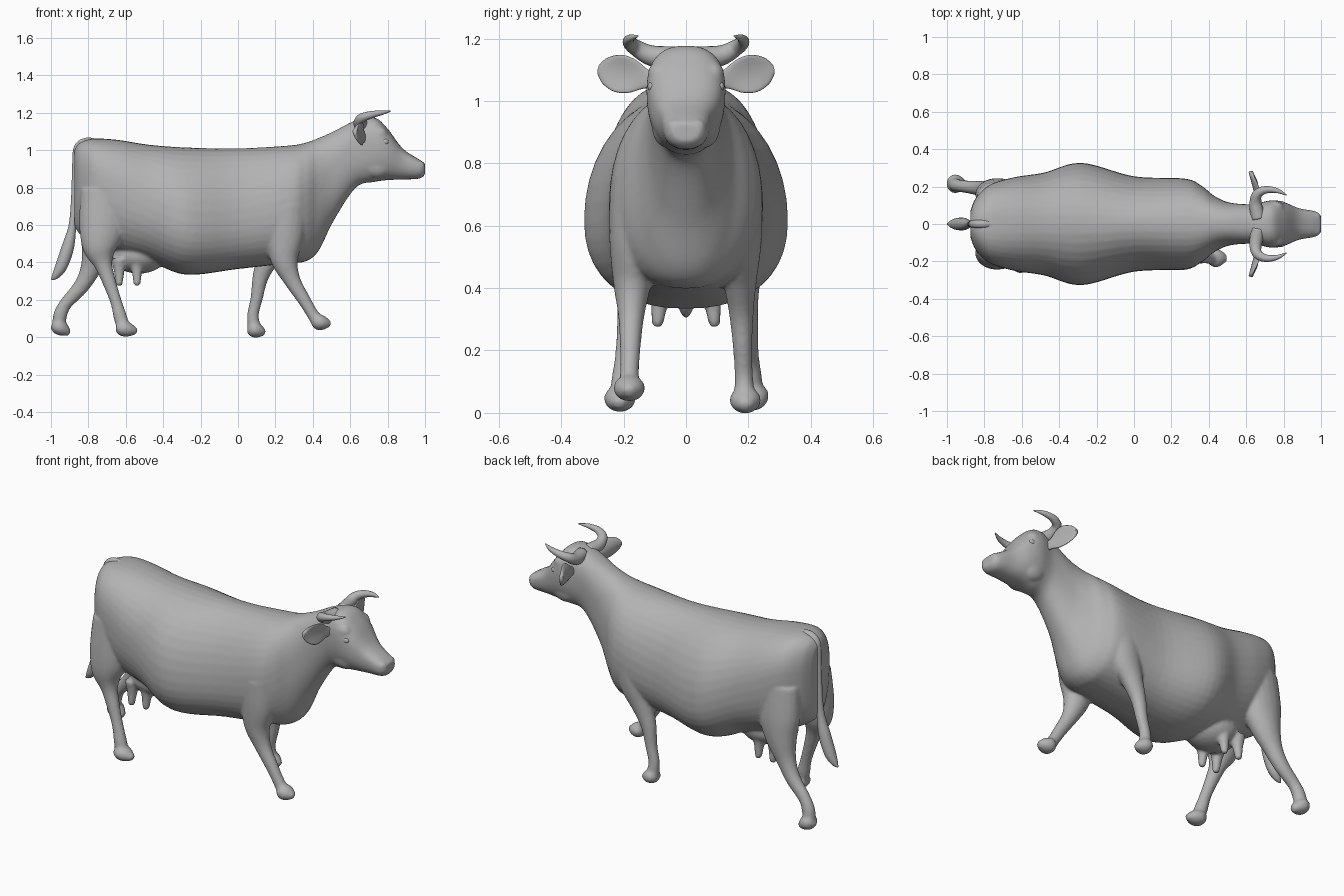
import bpy, bmesh, math
from mathutils import Vector

cube = bpy.data.objects.get("Cube")
if cube:
    bpy.data.objects.remove(cube)

hide = bpy.data.materials.new("grey hide")
hide.use_nodes = True
GREY = (0.45, 0.45, 0.45, 1)
hide.diffuse_color = GREY
hide.node_tree.nodes["Principled BSDF"].inputs["Base Color"].default_value = GREY


def spline(rows, steps=6):
    """Smooth interpolation through rows of numbers."""
    padded = [rows[0]] + list(rows) + [rows[-1]]
    out = []
    for before, start, end, after in zip(padded, padded[1:], padded[2:], padded[3:]):
        for i in range(steps):
            t = i / steps
            out.append([q + t / 2 * (r - p + t * (2 * p - 5 * q + 4 * r - s + t * (3 * (q - r) + s - p)))
                        for p, q, r, s in zip(before, start, end, after)])
    return out + [list(rows[-1])]


def skin(name, rings):
    """Join rings of points into a closed smooth surface."""
    bm = bmesh.new()
    loops = [[bm.verts.new(point) for point in ring] for ring in rings]
    count = len(loops[0])
    for lower, upper in zip(loops, loops[1:]):
        for i in range(count):
            j = (i + 1) % count
            bm.faces.new((lower[i], lower[j], upper[j], upper[i]))
    bm.faces.new(loops[0])
    bm.faces.new(loops[-1])
    bmesh.ops.recalc_face_normals(bm, faces=bm.faces)
    for face in bm.faces:
        face.smooth = True
    mesh = bpy.data.meshes.new(name)
    bm.to_mesh(mesh)
    bm.free()
    mesh.materials.append(hide)
    ob = bpy.data.objects.new(name, mesh)
    bpy.context.collection.objects.link(ob)
    return ob


def limb(name, rows, ref, sides=20):
    """Tube along x, y, z with one radius across the path and one along ref."""
    rows = spline(rows)
    points = [Vector(row[:3]) for row in rows]
    rings = []
    for i, (point, row) in enumerate(zip(points, rows)):
        tangent = (points[min(i + 1, len(points) - 1)] - points[max(i - 1, 0)]).normalized()
        across = tangent.cross(ref).normalized()
        along = across.cross(tangent)
        angles = [k * math.tau / sides for k in range(sides)]
        rings.append([point + across * row[3] * math.cos(a) + along * row[4] * math.sin(a)
                      for a in angles])
    return skin(name, rings)


def blob(name, centre, size):
    bpy.ops.mesh.primitive_uv_sphere_add(segments=24, ring_count=14, location=centre)
    ob = bpy.context.object
    ob.name = name
    ob.scale = size
    bpy.ops.object.transform_apply(location=True, rotation=True, scale=True)
    bpy.ops.object.shade_smooth()
    ob.data.materials.append(hide)
    return ob


SIDEWAYS, UPWARD = Vector((0, 1, 0)), Vector((0, 0, 1))

# Trunk, neck and head: x, top, bottom, half width
trunk = [
    (-.875, 1, .6, .07), (-.845, 1.04, .55, .14), (-.77, 1.062, .5, .21), (-.64, 1.055, .45, .25),
    (-.48, 1.03, .41, .275), (-.28, 1.015, .335, .327), (0, 1.01, .365, .255), (.27, 1.025, .395, .243),
    (.36, 1.04, .405, .205), (.43, 1.065, .46, .15), (.51, 1.1, .62, .115), (.63, 1.16, .8, .106),
    (.73, 1.175, .83, .126), (.8, 1.115, .84, .118), (.88, 1.01, .843, .085), (.97, .95, .848, .068),
    (1, .93, .87, .045)]


def section(x, top, low, half, sides=40):
    """Pear-shaped on the belly, squarer and widest higher at rump and head."""
    square = min(.2, .45 * (x + .1) ** 2)
    mid = low + (top - low) * (.4 + square)
    ring = []
    for k in range(sides):
        c, s = math.cos(k * math.tau / sides), math.sin(k * math.tau / sides)
        reach, power = (top - mid, 1 - square) if s > 0 else (mid - low, .87)
        ring.append((x, math.copysign(abs(c) ** power, c) * half,
                     mid + math.copysign(abs(s) ** power, s) * reach))
    return ring


body = skin("body", [section(*row) for row in spline(trunk)])


def leg(name, side, stance, splay, path):
    """Leg through x, z, radius; it spreads outward and rounds off lower down."""
    return limb(name, [(x, side * (stance - splay * z), z, r, r * (1.05 - 3 * r))
                       for x, z, r in path], SIDEWAYS)


def hoof(name, y, heel, toe):
    """Tapered hoof from heel to toe, both given as x and z."""
    rows = []
    for t, r in ((0, .026), (.3, .042), (.65, .036), (1, .014)):
        x, z = (a + (b - a) * t for a, b in zip(heel, toe))
        rows.append((x, y, z, r, r * 1.2))
    return limb(name, rows, SIDEWAYS)


# Striding legs
right_hind = [(-.71, .78, .13), (-.725, .6, .125), (-.738, .48, .095), (-.72, .39, .05), (-.69, .3, .037),
              (-.652, .19, .031), (-.63, .11, .036), (-.615, .06, .036)]
left_hind = [(-.71, .78, .13), (-.725, .6, .125), (-.75, .47, .09), (-.79, .36, .055), (-.84, .27, .042),
             (-.92, .18, .034), (-.95, .12, .037), (-.957, .06, .036)]
right_front = [(.25, .7, .12), (.25, .55, .105), (.248, .42, .075), (.287, .31, .046), (.35, .205, .035),
               (.395, .13, .032), (.425, .085, .036)]
left_front = [(.24, .7, .12), (.21, .55, .1), (.158, .42, .062), (.12, .32, .043), (.1, .21, .033),
              (.08, .12, .031), (.086, .055, .036)]
fused = [leg("right_hind_leg", -1, .215, .095, right_hind),
         leg("left_hind_leg", 1, .22, .1, left_hind),
         leg("right_front_leg", -1, .185, .03, right_front),
         leg("left_front_leg", 1, .19, .04, left_front),
         hoof("right_hind_hoof", -.212, (-.65, .055), (-.54, .03)),
         hoof("left_hind_hoof", .215, (-.99, .075), (-.9, .02)),
         hoof("right_front_hoof", -.182, (.4, .085), (.495, .07)),
         hoof("left_front_hoof", .19, (.055, .052), (.145, .022)),
         blob("udder", (-.53, 0, .44), (.15, .135, .1))]

# Brows, jaws, nostril rims and teats on both sides
for side in (-1, 1):
    fused.append(blob("brow", (.755, side * .088, 1.085), (.045, .035, .04)))
    fused.append(blob("jaw", (.745, side * .06, .92), (.08, .05, .07)))
    fused.append(blob("nostril_rim", (.975, side * .037, .918), (.024, .027, .024)))
    for x in (-.635, -.54):
        teat = [(.42, .045), (.35, .028), (.3, .021), (.275, .015)]
        fused.append(limb("teat", [(x, side * (.12 - z / 10), z, r, r) for z, r in teat], SIDEWAYS))

# Fuse into one flowing surface
bpy.ops.object.select_all(action='DESELECT')
for ob in fused + [body]:
    ob.select_set(True)
bpy.context.view_layer.objects.active = body
bpy.ops.object.join()
remesh = body.modifiers.new("fuse", 'REMESH')
remesh.mode = 'VOXEL'
remesh.voxel_size = .009
remesh.use_smooth_shade = True
soften = body.modifiers.new("soften", 'SMOOTH')
soften.factor = .5
soften.iterations = 5

# Tail with its tuft: x, z, radius
tail = [(-.75, 1.035, .022), (-.81, 1.045, .022), (-.858, 1.01, .021), (-.87, .9, .017), (-.876, .75, .016),
        (-.885, .6, .02), (-.91, .48, .033), (-.945, .38, .032), (-.975, .33, .02), (-.998, .308, .004)]
limb("tail", [(x, 0, z, r, r) for x, z, r in tail], SIDEWAYS)

# Horns, ears and eyes
horn = [(.665, .03, 1.135, .04), (.65, .11, 1.145, .033), (.66, .16, 1.17, .026),
        (.705, .183, 1.188, .02), (.765, .178, 1.2, .013), (.815, .155, 1.208, .003)]
ear = [(.09, .022), (.13, .032), (.175, .055), (.22, .06), (.26, .042), (.28, .016)]
for side, label in ((-1, "right"), (1, "left")):
    limb(label + "_horn", [(x, side * y, z, r, r) for x, y, z, r in horn], UPWARD)
    flap = limb(label + "_ear", [(.7 - .27 * y, side * y, 1.045 + y / 5, .012, height)
                                 for y, height in ear], UPWARD)
    # Hollow the ear by curling its rims forward
    for v in flap.data.vertices:
        v.co.x += 5 * (v.co.z - 1.045 - abs(v.co.y) / 5) ** 2
    blob(label + "_eye", (.785, side * .11, 1.045), (.02, .013, .016))
